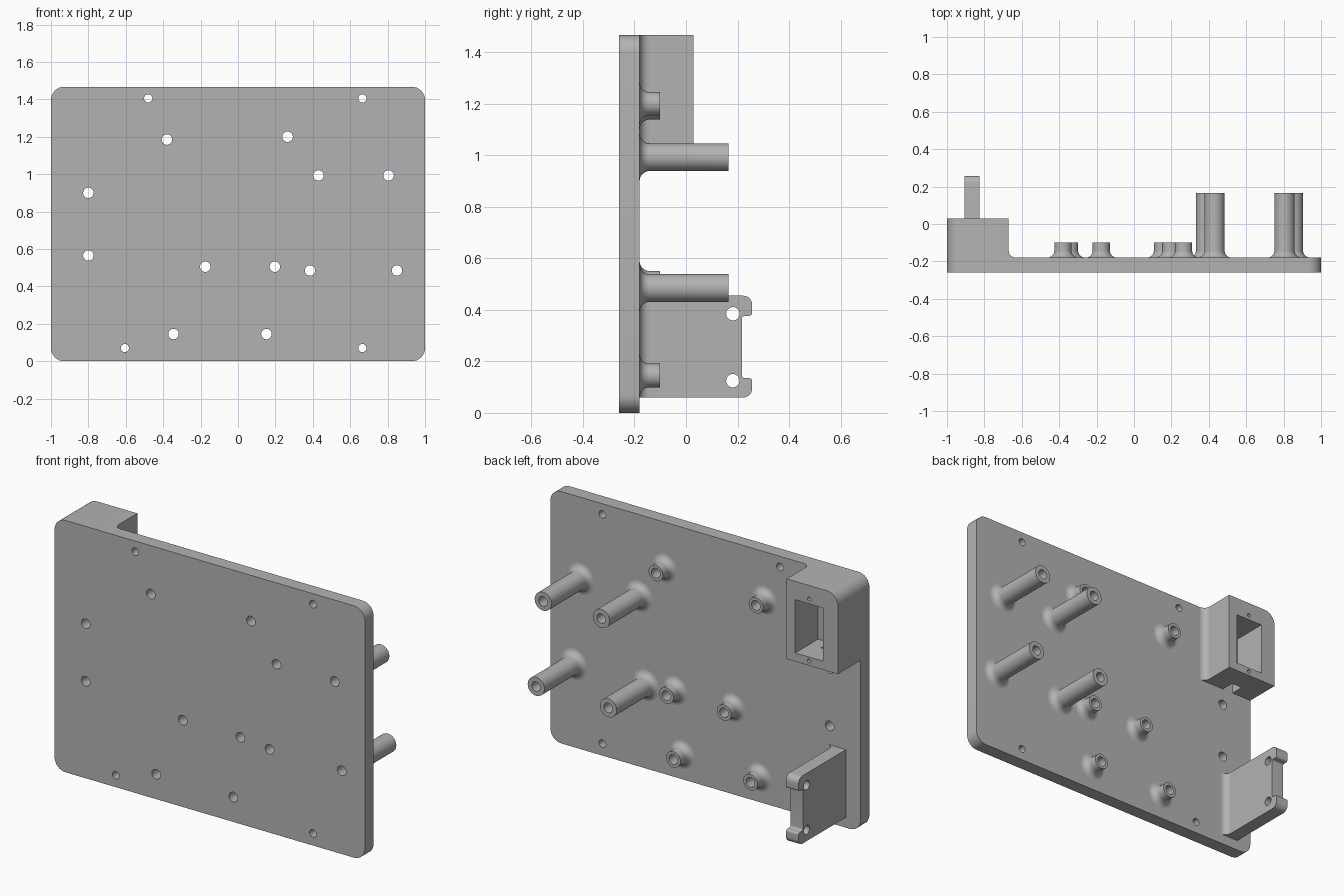
import bpy, bmesh
from math import sin, cos, pi, radians
from mathutils import Vector

if "Cube" in bpy.data.objects:
    bpy.data.objects.remove(bpy.data.objects["Cube"])

GREY = (0.45, 0.45, 0.45, 1)
mat = bpy.data.materials.new("plain grey")
mat.use_nodes = True
mat.diffuse_color = GREY
mat.node_tree.nodes["Principled BSDF"].inputs["Base Color"].default_value = GREY

FRONT, BACK, TOP = -0.26, -0.18, 1.467
CORNER, FILLET = 0.07, 0.038
PLACE = {"x": lambda u, v, d: (d, u, v),
         "y": lambda u, v, d: (u, d, v),
         "z": lambda u, v, d: (u, v, d)}


def make(name, bm):
    bmesh.ops.recalc_face_normals(bm, faces=bm.faces)
    mesh = bpy.data.meshes.new(name)
    bm.to_mesh(mesh)
    bm.free()
    mesh.materials.append(mat)
    ob = bpy.data.objects.new(name, mesh)
    bpy.context.collection.objects.link(ob)
    return ob


def add_prism(bm, pts, axis, a, b):
    """Extrude a 2D outline along an axis from a to b."""
    rings = [[bm.verts.new(PLACE[axis](u, v, d)) for u, v in pts] for d in (a, b)]
    bm.faces.new(rings[0])
    bm.faces.new(rings[1])
    n = len(pts)
    for i in range(n):
        j = (i + 1) % n
        bm.faces.new((rings[0][i], rings[0][j], rings[1][j], rings[1][i]))


def prism(name, pts, axis, a, b):
    bm = bmesh.new()
    add_prism(bm, pts, axis, a, b)
    return make(name, bm)


def circle(u, v, r, n=32):
    return [(u + r * cos(2 * pi * i / n), v + r * sin(2 * pi * i / n)) for i in range(n)]


def rect(u0, u1, v0, v1):
    return [(u0, v0), (u1, v0), (u1, v1), (u0, v1)]


def rounded(corners, n=8):
    """Outline from right-angle corners (u, v, radius)."""
    out = []
    for i, (u, v, r) in enumerate(corners):
        p = Vector((u, v))
        if r == 0:
            out.append((u, v))
            continue
        a = (Vector(corners[i - 1][:2]) - p).normalized() * r
        b = (Vector(corners[(i + 1) % len(corners)][:2]) - p).normalized() * r
        c = p + a + b
        for k in range(n + 1):
            t = pi / 2 * k / n
            out.append(tuple(c - b * cos(t) - a * sin(t)))
    return out


def cut(ob, shapes):
    """Subtract a list of prisms (outline, axis, start, end)."""
    for shape in shapes:
        tool = prism("cutter", *shape)
        tool.hide_render = True
        mod = ob.modifiers.new("cut", "BOOLEAN")
        mod.operation, mod.solver, mod.object = "DIFFERENCE", "EXACT", tool
        dg = bpy.context.evaluated_depsgraph_get()
        mesh = bpy.data.meshes.new_from_object(ob.evaluated_get(dg))
        ob.modifiers.clear()
        ob.data = mesh
        bpy.data.objects.remove(tool)


def smooth(ob):
    bpy.ops.object.select_all(action="DESELECT")
    ob.select_set(True)
    bpy.context.view_layer.objects.active = ob
    bpy.ops.object.shade_smooth_by_angle(angle=radians(30))


def post(name, x, z, radius, bore, tip):
    """Hollow standoff with a flared foot, lathed around y."""
    prof = [(radius + FILLET * (1 - sin(t)), BACK + FILLET * (1 - cos(t)))
            for t in (pi / 2 * k / 8 for k in range(9))]
    prof += [(radius, tip), (bore, tip), (bore, BACK)]
    bm = bmesh.new()
    n = 32
    rings = [[bm.verts.new((u, y, v)) for u, v in circle(x, z, r, n)] for r, y in prof]
    for lo, hi in zip(rings, rings[1:]):
        for i in range(n):
            j = (i + 1) % n
            bm.faces.new((lo[i], lo[j], hi[j], hi[i]))
    return make(name, bm)


def fillet_strip(name, x, z0, z1):
    """Concave strip between the plate and a wall facing +x."""
    pts = [(x, BACK)] + [(x + FILLET * (1 - sin(t)), BACK + FILLET * (1 - cos(t)))
                         for t in (pi / 2 * k / 8 for k in range(9))]
    return prism(name, pts, "z", z0, z1)


# Hole and post positions (x, z)
screw_holes = [(-0.48, 1.405), (0.665, 1.405), (-0.605, 0.07), (0.665, 0.07)]
plain_holes = [(-0.8, 0.9), (-0.8, 0.565)]
short_posts = [(-0.38, 1.185), (0.265, 1.2), (-0.175, 0.505), (0.197, 0.505),
               (-0.345, 0.145), (0.152, 0.145)]
tall_posts = [(0.43, 0.993), (0.805, 0.993), (0.385, 0.485), (0.85, 0.485)]
BORE = 0.028

# Base plate
plate = prism("base_plate", rounded([(-1, 0, CORNER), (1, 0, CORNER),
                                     (1, TOP, CORNER), (-1, TOP, CORNER)]), "y", FRONT, BACK)
cut(plate, [(circle(x, z, 0.022), "y", -0.4, 0) for x, z in screw_holes]
    + [(circle(x, z, BORE), "y", -0.4, 0) for x, z in plain_holes + short_posts + tall_posts])
parts = [plate]

# Standoffs
for i, (x, z) in enumerate(short_posts):
    parts.append(post(f"short_post_{i + 1}", x, z, 0.046, BORE, -0.1))
for i, (x, z) in enumerate(tall_posts):
    parts.append(post(f"tall_post_{i + 1}", x, z, 0.054, BORE, 0.166))

# Socket box with pocket, cable slot and two screw holes
BOX_X, BOX_Z, BOX_Y = -0.67, 1.0, 0.03
box = prism("socket_box", rounded([(-1, BOX_Z, 0), (BOX_X, BOX_Z, 0),
                                   (BOX_X, TOP, 0), (-1, TOP, CORNER)]), "y", BACK, BOX_Y)
cut(box, [(rect(-0.905, -0.725, 1.05, 1.36), "y", -0.3, 0.1),
          (rect(-0.87, -0.8, 0.9, 1.1), "y", -0.3, -0.1),
          (circle(-0.815, 1.388, 0.011, 16), "y", -0.05, 0.1),
          (circle(-0.815, 1.027, 0.011, 16), "y", -0.05, 0.1)])
parts += [box, fillet_strip("box_fillet", BOX_X, BOX_Z, TOP)]

# Upright bracket with two ears
bracket = prism("bracket", rounded([
    (BACK, 0.06, 0), (0.257, 0.06, 0.035), (0.257, 0.135, 0.012), (0.217, 0.135, 0.012),
    (0.217, 0.377, 0.012), (0.257, 0.377, 0.012), (0.257, 0.455, 0.035), (BACK, 0.455, 0)]),
    "x", -0.905, -0.825)
cut(bracket, [(circle(0.182, z, 0.026), "x", -1.1, -0.6) for z in (0.125, 0.385)])
parts += [bracket, fillet_strip("bracket_fillet", -0.825, 0.06, 0.455)]

for ob in parts:
    smooth(ob)
